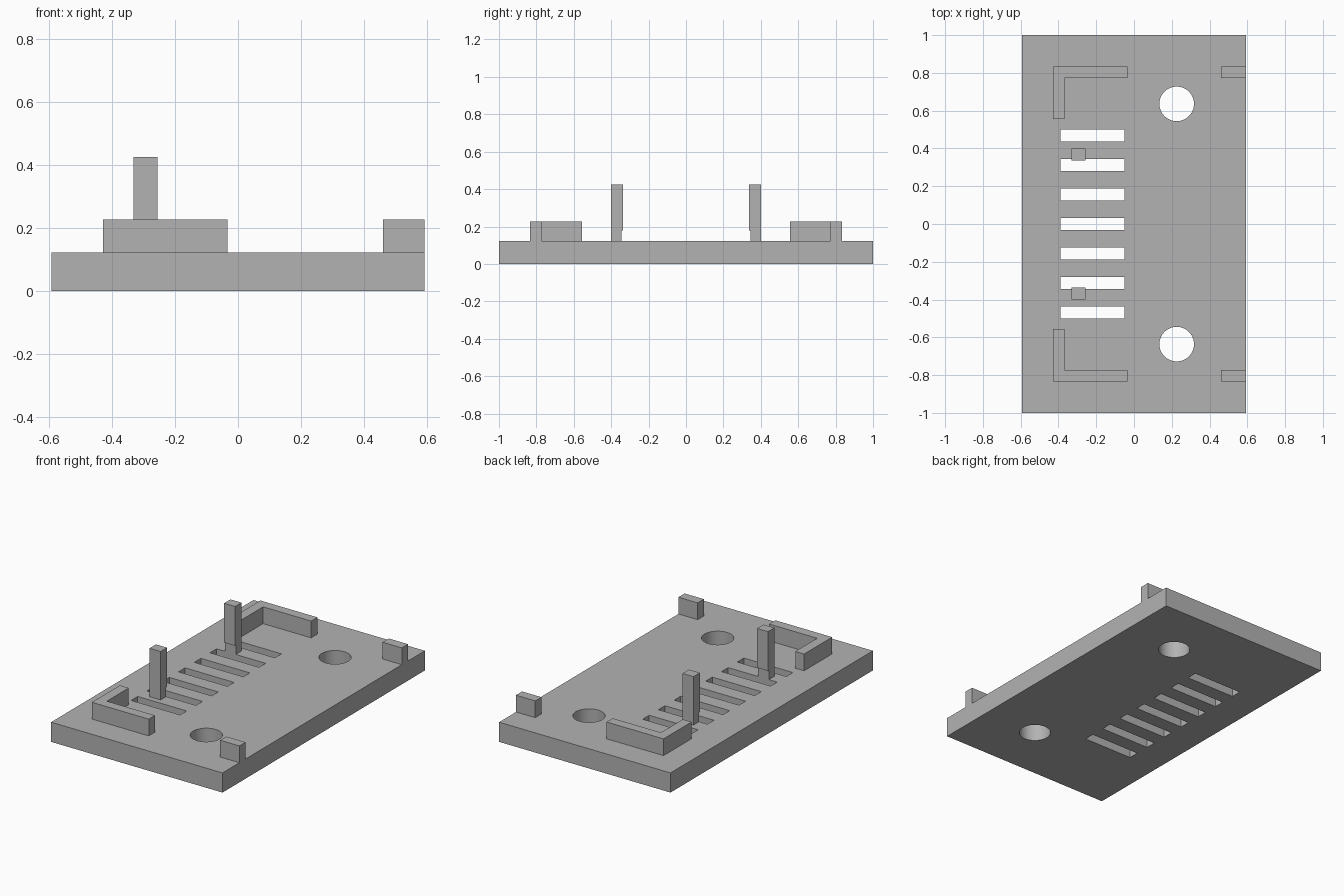
import bpy
import bmesh
from math import radians

default = bpy.data.objects.get("Cube")
if default:
    bpy.data.objects.remove(default, do_unlink=True)

BASE, RAIL, POST = 0.123, 0.228, 0.426   # heights of plate, rails and posts
HALF_X = 0.593

grey = bpy.data.materials.new("plain grey")
grey.use_nodes = True
grey.diffuse_color = (0.45, 0.45, 0.45, 1)
grey.node_tree.nodes["Principled BSDF"].inputs["Base Color"].default_value = grey.diffuse_color


def prism(name, outline, z0, z1):
    """Extrude a flat outline from z0 up to z1."""
    bm = bmesh.new()
    face = bm.faces.new([bm.verts.new((x, y, z0)) for x, y in outline])
    up = bmesh.ops.extrude_face_region(bm, geom=[face])["geom"]
    for v in up:
        if isinstance(v, bmesh.types.BMVert):
            v.co.z = z1
    bmesh.ops.recalc_face_normals(bm, faces=bm.faces)
    mesh = bpy.data.meshes.new(name)
    bm.to_mesh(mesh)
    bm.free()
    mesh.materials.append(grey)
    obj = bpy.data.objects.new(name, mesh)
    bpy.context.collection.objects.link(obj)
    return obj


def box(name, x0, x1, y0, y1, z0, z1):
    return prism(name, [(x0, y0), (x1, y0), (x1, y1), (x0, y1)], z0, z1)


def cut(target, cutter):
    """Subtract the cutter and keep the result on the target."""
    mod = target.modifiers.new("cut", 'BOOLEAN')
    mod.operation = 'DIFFERENCE'
    mod.solver = 'EXACT'
    mod.object = cutter
    bpy.context.view_layer.objects.active = target
    bpy.ops.object.modifier_apply(modifier=mod.name)


plate = box("base_plate", -HALF_X, HALF_X, -1, 1, 0, BASE)
posts = []

# Mirrored corner rails, edge stops and upright posts
for side, s in (("front", -1), ("back", 1)):
    corner = [(-0.428, 0.556), (-0.367, 0.556), (-0.367, 0.772),
              (-0.034, 0.772), (-0.034, 0.833), (-0.428, 0.833)]
    prism(side + "_corner_rail", [(x, s * y) for x, y in corner], BASE, RAIL)
    box(side + "_edge_stop", 0.46, HALF_X, s * 0.772, s * 0.833, BASE, RAIL)
    posts.append(box(side + "_post", -0.332, -0.256, s * 0.337, s * 0.4, BASE, POST))

# Vent slots, which also notch the feet of the posts
for i in range(-3, 4):
    y = i * 0.156
    cutter = box("slot_cutter", -0.389, -0.05, y - 0.0325, y + 0.0325, -0.1, 0.18)
    cut(plate, cutter)
    if abs(i) == 2:
        cut(posts[i > 0], cutter)
    bpy.data.objects.remove(cutter, do_unlink=True)

# Round mounting holes
for s in (-1, 1):
    bpy.ops.mesh.primitive_cylinder_add(vertices=64, radius=0.0915, depth=1,
                                        location=(0.226, s * 0.636, 0))
    cutter = bpy.context.object
    cutter.data.materials.append(grey)
    cut(plate, cutter)
    bpy.data.objects.remove(cutter, do_unlink=True)

# Smooth hole walls, sharp edges elsewhere
bpy.ops.object.select_all(action='DESELECT')
plate.select_set(True)
bpy.context.view_layer.objects.active = plate
bpy.ops.object.shade_smooth_by_angle(angle=radians(30))
